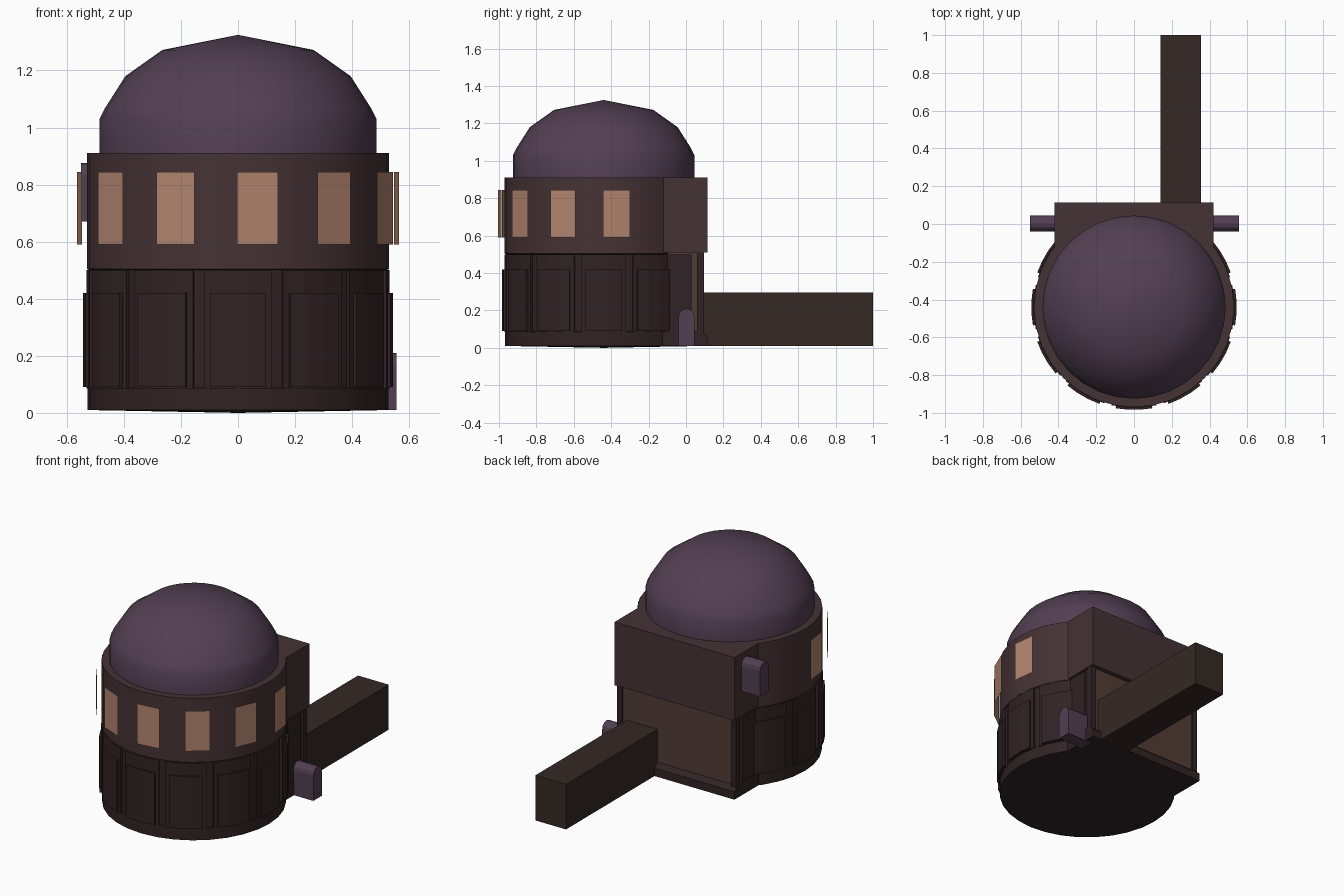
import bpy, bmesh, math
from mathutils import Vector

if "Cube" in bpy.data.objects:
    bpy.data.objects.remove(bpy.data.objects["Cube"])

CY = -0.44  # drum axis


def mat(name, col):
    m = bpy.data.materials.new(name)
    m.diffuse_color = (*col, 1)
    m.use_nodes = True
    m.node_tree.nodes["Principled BSDF"].inputs["Base Color"].default_value = m.diffuse_color
    return m


PURPLE = mat("dome_purple", (0.085, 0.05, 0.085))
BROWN = mat("wall_brown", (0.06, 0.032, 0.035))
DARK = mat("base_dark", (0.03, 0.017, 0.018))
BACK = mat("back_brown", (0.085, 0.045, 0.035))
TUNNEL = mat("tunnel_dark", (0.035, 0.022, 0.018))
GLOW = mat("window_glow", (0.45, 0.23, 0.16))


def finish(name, bm, m, smooth=False):
    bmesh.ops.recalc_face_normals(bm, faces=bm.faces)
    me = bpy.data.meshes.new(name)
    bm.to_mesh(me)
    bm.free()
    me.materials.append(m)
    ob = bpy.data.objects.new(name, me)
    bpy.context.collection.objects.link(ob)
    if smooth:
        bpy.ops.object.select_all(action='DESELECT')
        bpy.context.view_layer.objects.active = ob
        ob.select_set(True)
        bpy.ops.object.shade_smooth_by_angle(angle=math.radians(35))
    return ob


def lathe(name, pts, m, n=32):
    # spin an (r, z) profile about the drum axis
    bm = bmesh.new()
    vs = [bm.verts.new((r, CY, z)) for r, z in pts]
    es = [bm.edges.new(p) for p in zip(vs, vs[1:])]
    bmesh.ops.spin(bm, geom=vs + es, cent=(0, CY, 0), axis=(0, 0, 1),
                   angle=math.tau, steps=n)
    bmesh.ops.remove_doubles(bm, verts=bm.verts, dist=1e-4)
    return finish(name, bm, m, True)


def box(name, lo, hi, m):
    bm = bmesh.new()
    bmesh.ops.create_cube(bm, size=1)
    for v in bm.verts:
        v.co = Vector([l + (c + 0.5) * (h - l) for l, h, c in zip(lo, hi, v.co)])
    return finish(name, bm, m)


def extrude(name, pts, vec, m):
    bm = bmesh.new()
    f = bm.faces.new([bm.verts.new(p) for p in pts])
    g = bmesh.ops.extrude_face_region(bm, geom=[f], use_keep_orig=True)
    bmesh.ops.translate(bm, vec=vec, verts=[v for v in g['geom']
                                            if isinstance(v, bmesh.types.BMVert)])
    return finish(name, bm, m)


def on_drum(r, deg, z):
    a = math.radians(deg)
    return (r * math.sin(a), CY - r * math.cos(a), z)


def arc_slab(name, mid, half, r0, r1, z0, z1, m):
    angs = [mid - half + half * 2 * i / 3 for i in range(4)]
    pts = [on_drum(r1, a, z0) for a in angs] + [on_drum(r0, a, z0) for a in reversed(angs)]
    return extrude(name, pts, (0, 0, z1 - z0), m)


# dome, upper drum and lower drum
lathe("dome", [(0.485, 0.90), (0.485, 1.03), (0.465, 1.07), (0.395, 1.18),
               (0.265, 1.272), (0, 1.325)], PURPLE)
lathe("upper_drum", [(0, 0.91), (0.53, 0.91), (0.53, 0.505), (0.5, 0.505)], BROWN)
lathe("lower_drum", [(0.53, 0.505), (0.522, 0.50), (0.522, 0.09), (0.527, 0.085),
                     (0.527, 0.01), (0, 0.0)], DARK)

# framed wall panels round the lower drum
for k in range(-4, 5):
    arc_slab(f"panel_frame_{k + 5}", 30 * k, 12.8, 0.50, 0.533, 0.085, 0.50, DARK)
    arc_slab(f"wall_panel_{k + 5}", 30 * k, 10.3, 0.50, 0.544, 0.09, 0.42, DARK)

# flat window panes floating just off the upper drum
for k in range(-3, 4):
    a = math.radians(7 + 30 * k)
    c = Vector(on_drum(0.56, 7 + 30 * k, 0))
    t = Vector((math.cos(a), math.sin(a), 0)) * 0.0725
    bm = bmesh.new()
    bm.faces.new([bm.verts.new(p + Vector((0, 0, z))) for p, z in
                  ((c - t, 0.59), (c + t, 0.59), (c + t, 0.845), (c - t, 0.845))])
    finish(f"window_{k + 4}", bm, GLOW)

# rear block: overhanging top, recessed wall, sloped plinth, corner posts
box("rear_upper_block", (-0.42, -0.30, 0.51), (0.42, 0.115, 0.91), BROWN)
box("rear_wall", (-0.40, -0.30, 0.05), (0.40, 0.085, 0.51), BACK)
extrude("rear_plinth", [(-0.42, -0.30, 0.01), (-0.42, 0.115, 0.01), (-0.42, 0.115, 0.06),
                        (-0.42, 0.08, 0.09), (-0.42, -0.30, 0.09)], (0.84, 0, 0), DARK)
for s, side in ((-1, "left"), (1, "right")):
    x = sorted((s * 0.38, s * 0.415))
    box(f"corner_post_{side}", (x[0], 0.06, 0.05), (x[1], 0.095, 0.51), DARK)
    box(f"side_panel_{side}", (x[0], -0.10, 0.09), (x[1], 0.03, 0.50), DARK)

# tunnel leading out of the back
box("tunnel", (0.14, 0.05, 0.01), (0.355, 1.0, 0.295), TUNNEL)

# arched side vents: low on the right, high on the left
for name, x, dx, z0, z1 in (("right_vent", 0.38, 0.175, 0.01, 0.21),
                            ("left_vent", -0.38, -0.17, 0.67, 0.875)):
    arch = [(x, 0.003 + 0.043 * math.cos(i * math.pi / 6),
             z1 - 0.043 + 0.043 * math.sin(i * math.pi / 6)) for i in range(7)]
    extrude(name, [(x, 0.046, z0)] + arch + [(x, -0.04, z0)], (dx, 0, 0), PURPLE)
